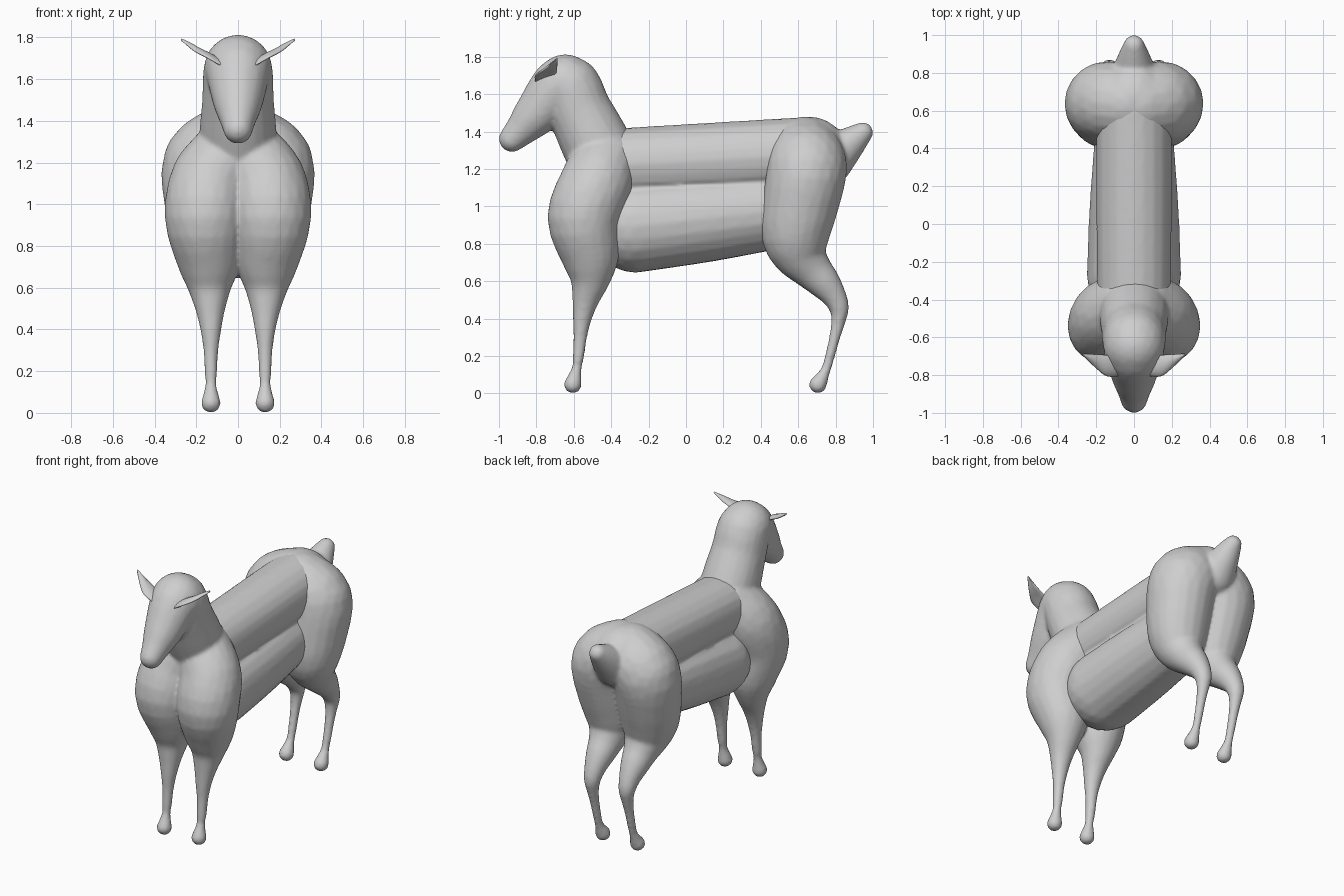
import bpy, bmesh, math
from mathutils import Vector

cube = bpy.data.objects.get("Cube")
if cube:
    bpy.data.objects.remove(cube, do_unlink=True)

# One plain clay colour
CLAY = (0.62, 0.62, 0.62, 1.0)
clay = bpy.data.materials.new("clay_grey")
clay.use_nodes = True
clay.diffuse_color = CLAY
clay.node_tree.nodes["Principled BSDF"].inputs["Base Color"].default_value = CLAY


def make_object(name, bm):
    bmesh.ops.recalc_face_normals(bm, faces=bm.faces)
    for face in bm.faces:
        face.smooth = True
    mesh = bpy.data.meshes.new(name)
    bm.to_mesh(mesh)
    bm.free()
    mesh.materials.append(clay)
    obj = bpy.data.objects.new(name, mesh)
    bpy.context.collection.objects.link(obj)
    return obj


def unit_sphere():
    bm = bmesh.new()
    bmesh.ops.create_icosphere(bm, subdivisions=3, radius=1)
    points = [v.co.copy() for v in bm.verts]
    bm.free()
    return points


SPHERE = unit_sphere()


def resample(balls, steps=4):
    """Smooth curve through (x, y, z, radius) balls."""
    pts = [Vector(b) for b in balls]
    pts = [pts[0]] + pts + [pts[-1]]
    out = []
    for a, b, c, d in zip(pts, pts[1:], pts[2:], pts[3:]):
        for i in range(steps):
            t = i / steps
            out.append(0.5 * (2 * b + (c - a) * t + (2 * a - 5 * b + 4 * c - d) * t ** 2
                              + (3 * b - a - 3 * c + d) * t ** 3))
    return out + [pts[-1]]


def add_chain(bm, balls, side=1):
    """Fill a chain of balls with hulls of neighbouring pairs."""
    path = resample(balls)
    for pair in zip(path, path[1:]):
        verts = [bm.verts.new(Vector((b[0] * side, b[1], b[2])) + p * b[3])
                 for b in pair for p in SPHERE]
        hull = bmesh.ops.convex_hull(bm, input=verts)
        loose = {v for v in hull["geom_interior"] + hull["geom_unused"]
                 if isinstance(v, bmesh.types.BMVert)}
        bmesh.ops.delete(bm, geom=list(loose), context='VERTS')


def sculpt(name, centre_chains, paired_chains=()):
    """Fuse chains into a single smooth skin."""
    bm = bmesh.new()
    for chain in centre_chains:
        add_chain(bm, chain)
    for chain in paired_chains:
        for side in (-1, 1):
            add_chain(bm, chain, side)
    obj = make_object(name, bm)
    remesh = obj.modifiers.new("fuse", 'REMESH')
    remesh.mode = 'VOXEL'
    remesh.voxel_size = 0.012
    remesh.use_smooth_shade = True
    soften = obj.modifiers.new("soften", 'SMOOTH')
    soften.factor = 0.5
    soften.iterations = 5
    return obj


# Head, neck, shoulders and front legs
head_and_neck = [(0, -.93, 1.36, .07), (0, -.87, 1.42, .09), (0, -.79, 1.505, .122),
                 (0, -.645, 1.65, .163), (0, -.565, 1.5, .172),
                 (0, -.5, 1.37, .183), (0, -.43, 1.23, .19)]
front_leg = [(.03, -.43, 1.24, .185), (.13, -.485, 1.11, .195), (.155, -.545, .94, .196),
             (.14, -.515, .76, .16), (.137, -.51, .63, .11), (.133, -.535, .51, .073),
             (.13, -.555, .4, .05), (.13, -.565, .3, .036), (.13, -.575, .2, .031),
             (.13, -.585, .13, .027), (.13, -.605, .047, .047)]
sculpt("forequarters", [head_and_neck], [front_leg])

# Back and belly
upper_back = [(0, -.4, 1.22, .195), (0, .1, 1.245, .2), (0, .6, 1.275, .2)]
belly = [(0, -.27, .895, .25), (0, .1, .935, .235), (0, .5, .98, .205)]
sculpt("barrel", [upper_back, belly])

# Rump, tail and hind legs
tail = [(0, .76, 1.24, .13), (0, .86, 1.325, .092), (0, .945, 1.395, .055)]
rump = [(0, .6, 1.27, .2), (0, .66, 1.27, .21)]
hind_leg = [(.03, .635, 1.27, .21), (.145, .645, 1.19, .216), (.15, .61, 1.0, .202),
            (.14, .585, .86, .183), (.135, .6, .76, .145), (.13, .665, .67, .11),
            (.13, .73, .6, .09), (.13, .785, .53, .068), (.13, .818, .46, .053),
            (.13, .815, .39, .039), (.13, .795, .3, .03), (.13, .77, .2, .027),
            (.13, .745, .12, .027), (.13, .705, .047, .047)]
sculpt("hindquarters", [rump, tail], [hind_leg])

# Thin pointed ears, cupped underneath
EAR = [(.07, -.755, 1.675, .05), (.14, -.75, 1.715, .056), (.2, -.725, 1.745, .036),
       (.27, -.69, 1.793, .004)]


def make_ear(name, side):
    bm = bmesh.new()
    rings = []
    for x, y, z, width in resample(EAR):
        ring = []
        for i in range(12):
            a = math.tau * i / 12
            across = math.cos(a)
            lift = .011 * math.sin(a) * min(1, width / .03) - .008 * across ** 2
            ring.append(bm.verts.new((side * (x - lift * .5),
                                      y + across * width, z + lift + across * width * .1)))
        rings.append(ring)
    for low, high in zip(rings, rings[1:]):
        for i in range(12):
            j = (i + 1) % 12
            bm.faces.new((low[i], low[j], high[j], high[i]))
    bm.faces.new(rings[0])
    bm.faces.new(rings[-1])
    make_object(name, bm)


make_ear("left_ear", 1)
make_ear("right_ear", -1)
